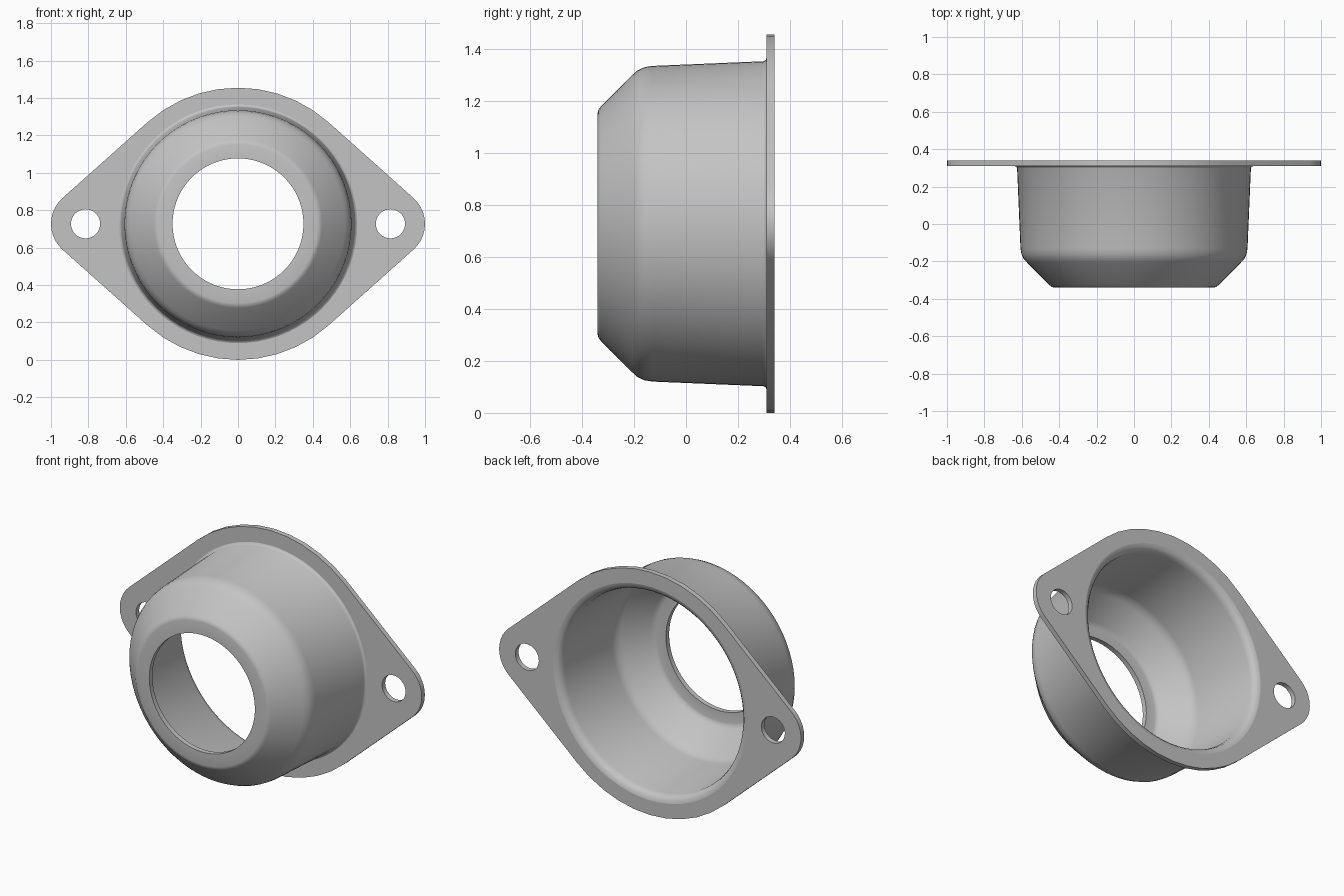
import bpy
import bmesh
from math import radians, acos, sin, cos, pi

cube = bpy.data.objects.get("Cube")
if cube:
    bpy.data.objects.remove(cube, do_unlink=True)

BIG_R, TIP_R, TIP_X = 0.7275, 0.185, 0.815
CZ = BIG_R
BACK, FRONT = 0.34, 0.31
SEGS = 72

# Cup wall section as (radius, y), from the back opening through the
# inside, round the front hole, and back along the outside to the flange
section = [
    (0.64, BACK), (0.62, 0.335), (0.605, 0.32), (0.597, 0.295),
    (0.578, -0.125), (0.573, -0.153), (0.556, -0.178),
    (0.44, -0.295), (0.428, -0.306), (0.412, -0.31), (0.35, -0.31),
    (0.35, -0.34), (0.425, -0.34), (0.438, -0.337), (0.45, -0.328),
    (0.572, -0.206), (0.59, -0.186), (0.602, -0.16), (0.607, -0.13),
    (0.625, 0.298), (0.629, 0.306), (0.638, FRONT),
]

bm = bmesh.new()


def arc(cx, r, a0, a1, n):
    """Points (x, z) on an arc, both ends included."""
    return [(cx + r * cos(a0 + (a1 - a0) * i / n),
             CZ + r * sin(a0 + (a1 - a0) * i / n)) for i in range(n + 1)]


def circle(cx, r, n):
    return arc(cx, r, 0, 2 * pi, n)[:-1]


def ring(points, y):
    """Closed loop of vertices at depth y."""
    return [bm.verts.new((x, y, z)) for x, z in points]


def bridge(a, b, smooth):
    n = len(a)
    for i in range(n):
        j = (i + 1) % n
        bm.faces.new((a[i], a[j], b[j], b[i])).smooth = smooth


# Flange outline: big arcs joined by tangents to rounded tips
t = acos((BIG_R - TIP_R) / TIP_X)
outline = (arc(TIP_X, TIP_R, -t, t, 10) + arc(0, BIG_R, t, pi - t, 10)
           + arc(-TIP_X, TIP_R, pi - t, pi + t, 10)
           + arc(0, BIG_R, pi + t, 2 * pi - t, 10))
edges_2d = [outline, circle(TIP_X, 0.078, 32), circle(-TIP_X, 0.078, 32)]

# Cup by revolving the section about the y axis
cup = [ring(circle(0, r, SEGS), y) for r, y in section]
for a, b in zip(cup, cup[1:]):
    bridge(a, b, True)

# Flange side walls and bolt hole walls
back_loops = [ring(p, BACK) for p in edges_2d]
front_loops = [ring(p, FRONT) for p in edges_2d]
for a, b in zip(back_loops, front_loops):
    bridge(a, b, True)

# Flat flange faces, meeting the cup at its rims
for loops in (back_loops + [cup[0]], front_loops + [cup[-1]]):
    edges = [bm.edges.get((l[i], l[(i + 1) % len(l)]))
             for l in loops for i in range(len(l))]
    filled = bmesh.ops.triangle_fill(bm, edges=edges, use_beauty=True,
                                     normal=(0, 1, 0))
    for item in filled["geom"]:
        if isinstance(item, bmesh.types.BMFace):
            item.smooth = False

bmesh.ops.recalc_face_normals(bm, faces=bm.faces[:])
for e in bm.edges:
    if len(e.link_faces) == 2 and e.calc_face_angle() > radians(40):
        e.smooth = False

mesh = bpy.data.meshes.new("flanged_cup")
bm.to_mesh(mesh)
bm.free()
body = bpy.data.objects.new("flanged_cup", mesh)
bpy.context.scene.collection.objects.link(body)

# Plain grey metal
grey = bpy.data.materials.new("plain_grey")
grey.use_nodes = True
colour = (0.55, 0.55, 0.55, 1)
grey.diffuse_color = colour
grey.node_tree.nodes["Principled BSDF"].inputs["Base Color"].default_value = colour
mesh.materials.append(grey)
